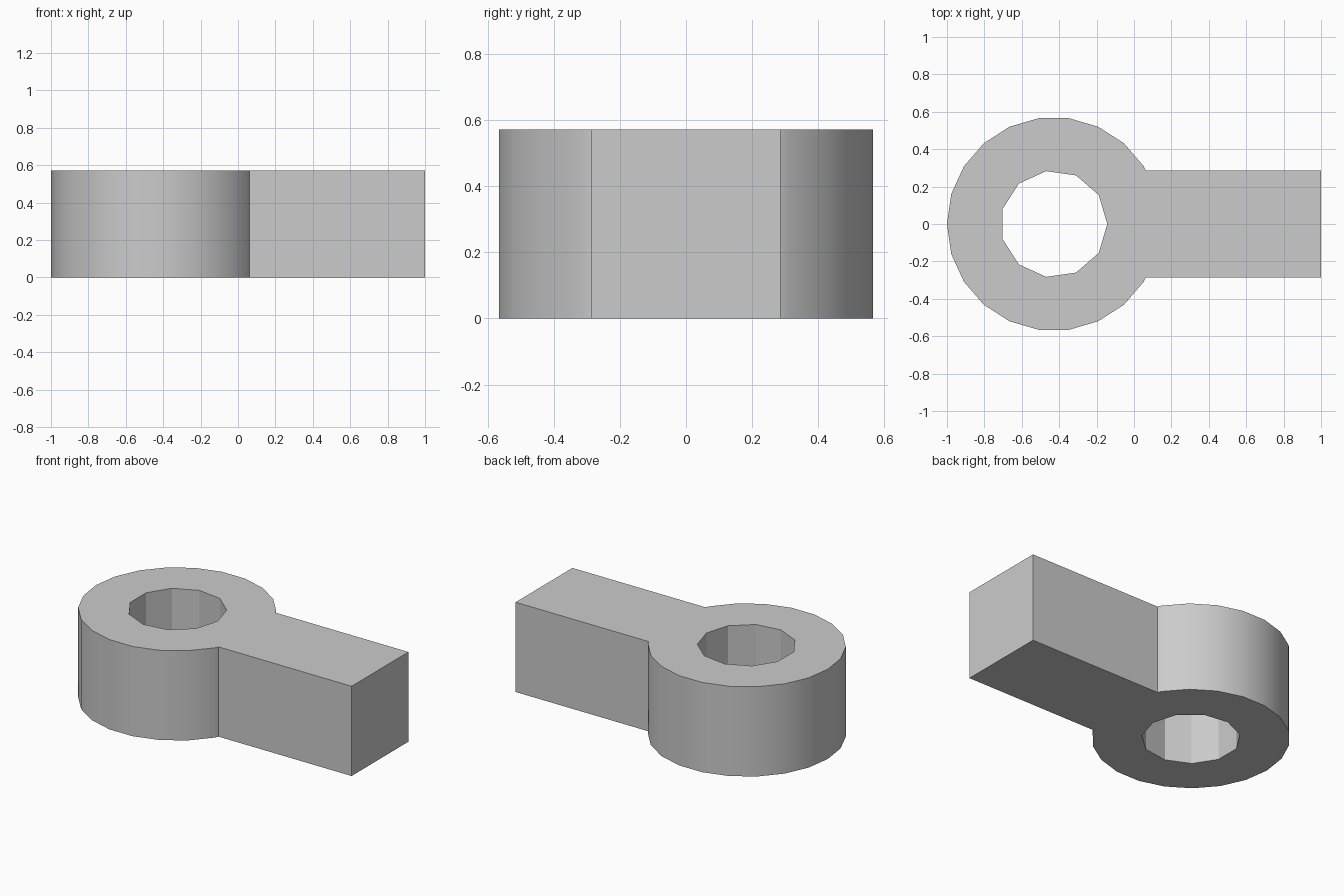
import bpy, bmesh
from math import sin, cos, tau, pi
from mathutils import Vector

cube = bpy.data.objects.get("Cube")
if cube:
    bpy.data.objects.remove(cube, do_unlink=True)

R = 4 / 7               # ring radius, also the height
HALF = R / 2            # hole radius and half width of the arm
CENTRE = Vector((R - 1, 0, 0))
SIDES = 22


def ring(radius, sides):
    return [CENTRE + radius * Vector((cos(tau * i / sides), sin(tau * i / sides), 0))
            for i in range(sides)]


# Outline: the arm replaces the part of the ring it runs into
outer = ring(R, SIDES)
kept = [p for p in outer if p.x < CENTRE.x or abs(p.y) > HALF]
inside, first = outer[1], kept[0]
join = inside.lerp(first, (HALF - inside.y) / (first.y - inside.y))
outline = [Vector((1, -HALF, 0)), Vector((1, HALF, 0)), join, *kept,
           Vector((join.x, -HALF, 0))]

# Fill between outline and hole, then extrude upward
bm = bmesh.new()
edges = []
for loop in (outline, ring(HALF, SIDES // 2)):
    verts = [bm.verts.new(p) for p in loop]
    edges += [bm.edges.new((a, b)) for a, b in zip(verts, verts[1:] + verts[:1])]
bmesh.ops.triangle_fill(bm, edges=edges, use_beauty=True)
result = bmesh.ops.extrude_face_region(bm, geom=bm.faces[:], use_keep_orig=True)
top = [g for g in result["geom"] if isinstance(g, bmesh.types.BMVert)]
bmesh.ops.translate(bm, verts=top, vec=(0, 0, R))
bmesh.ops.recalc_face_normals(bm, faces=bm.faces[:])

mesh = bpy.data.meshes.new("ring_with_arm")
bm.to_mesh(mesh)
bm.free()
link = bpy.data.objects.new("ring_with_arm", mesh)
bpy.context.collection.objects.link(link)

# Plain grey material
grey = bpy.data.materials.new("plain_grey")
grey.use_nodes = True
colour = (0.6, 0.6, 0.6, 1)
grey.diffuse_color = colour
grey.node_tree.nodes["Principled BSDF"].inputs["Base Color"].default_value = colour
mesh.materials.append(grey)

# Smooth outer wall, flat hole facets and sharp corners
bpy.ops.object.select_all(action="DESELECT")
link.select_set(True)
bpy.context.view_layer.objects.active = link
bpy.ops.object.shade_smooth_by_angle(angle=pi / 6)
